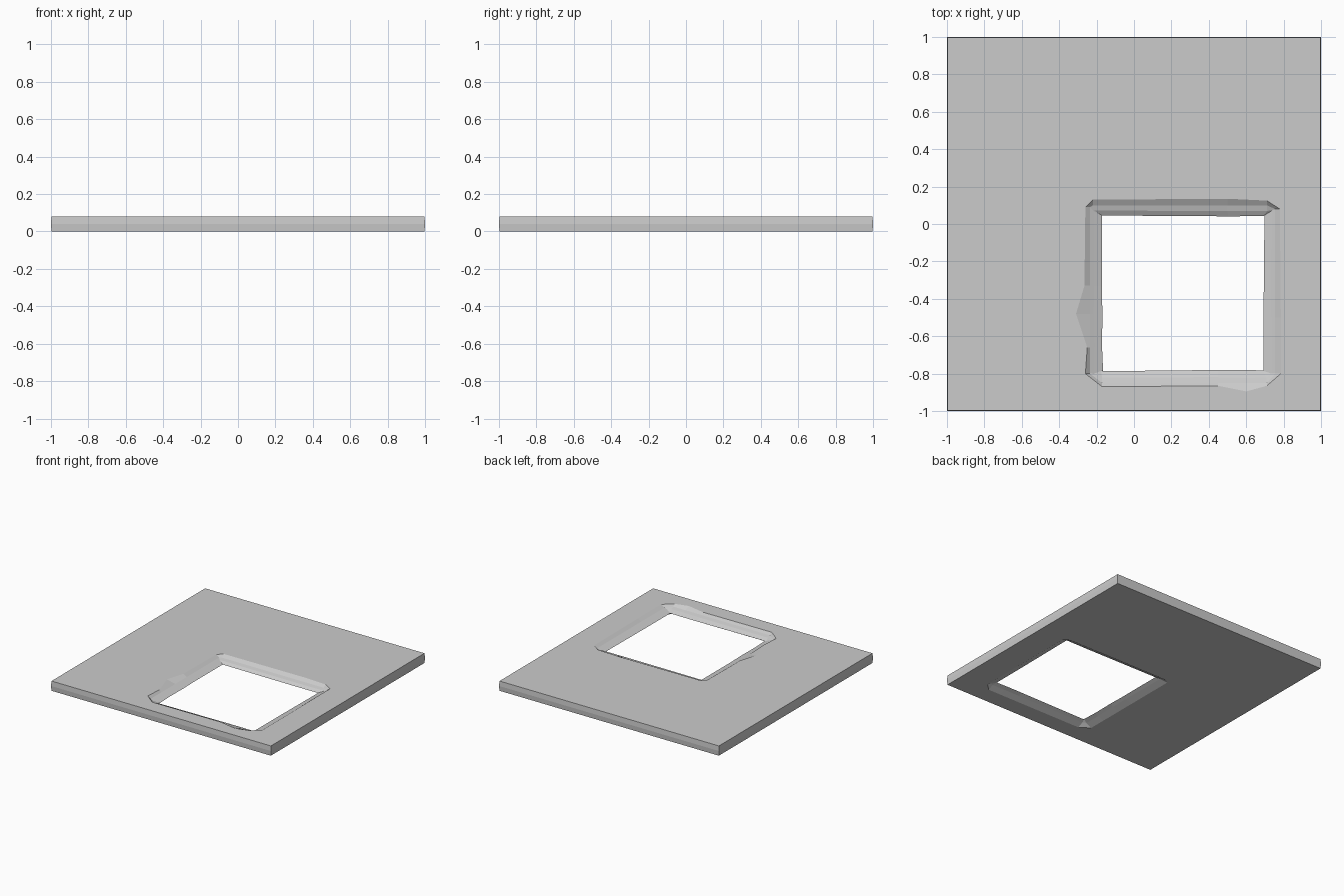
import bpy, bmesh, random

if "Cube" in bpy.data.objects:
    bpy.data.objects.remove(bpy.data.objects["Cube"])

random.seed(4)
THICK = 0.08

# Chipped outline of the opening at the top surface
RIM = [(-.26, .09), (-.22, .13), (.50, .135), (.71, .125), (.78, .08),
       (.785, -.50), (.785, -.80), (.71, -.865), (.60, -.895), (.45, -.865),
       (-.17, -.87), (-.26, -.80), (-.25, -.66), (-.31, -.48), (-.265, -.33)]

bm = bmesh.new()


def ring(points, z):
    return [bm.verts.new((x, y, z)) for x, y in points]


def squeeze(left, right, back, front, rough=0.0):
    """Pull the rim outline inside a rectangle, with slight roughness."""
    j = lambda: random.uniform(-rough, rough)
    return [(min(max(x, left), right) + j(), min(max(y, front), back) + j())
            for x, y in RIM]


def loft(rings):
    for a, b in zip(rings, rings[1:]):
        n = len(a)
        for i in range(n):
            k = (i + 1) % n
            bm.faces.new((a[i], a[k], b[k], b[i]))


def square(s):
    return [(-s, -s), (s, -s), (s, s), (-s, s)]


# Outer side walls, very slightly swollen at mid height
outer = [ring(square(.997), 0), ring(square(1), THICK / 2), ring(square(.997), THICK)]
loft(outer)

# Opening: chipped bevel, narrow ledge, inner lip and bevelled underside
hole = [ring(RIM, THICK),
        ring(squeeze(-.235, .755, .10, -.85), .062),
        ring(squeeze(-.215, .735, .07, -.82, .003), .054),
        ring(squeeze(-.17, .695, .045, -.785, .005), .038),
        ring(squeeze(-.20, .725, .07, -.81, .003), .024),
        ring(squeeze(-.25, .77, .115, -.855), 0)]
loft(hole)

# Top and bottom surfaces around the opening
for o, h in ((outer[-1], hole[0]), (outer[0], hole[-1])):
    edges = [bm.edges.get((r[i], r[(i + 1) % len(r)])) for r in (o, h) for i in range(len(r))]
    bmesh.ops.triangle_fill(bm, edges=edges, use_beauty=True)

bmesh.ops.remove_doubles(bm, verts=bm.verts, dist=0.0005)
bmesh.ops.recalc_face_normals(bm, faces=bm.faces)

mesh = bpy.data.meshes.new("floor_slab")
bm.to_mesh(mesh)
bm.free()
slab = bpy.data.objects.new("floor_slab", mesh)
bpy.context.collection.objects.link(slab)
